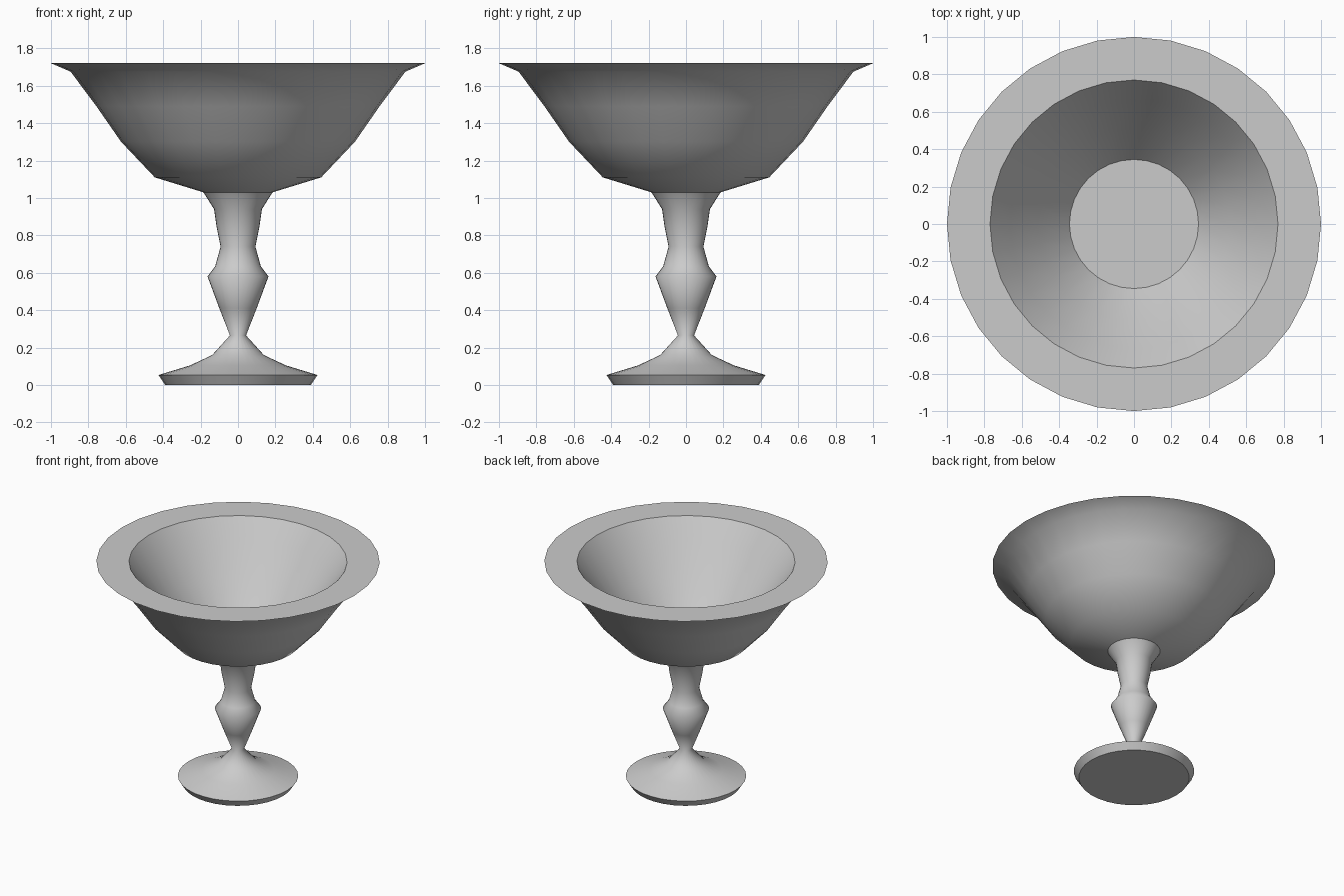
import bpy, bmesh
from math import cos, sin, tau

if "Cube" in bpy.data.objects:
    bpy.data.objects.remove(bpy.data.objects["Cube"])

SIDES = 32


def lathe(name, profile, sharp_rings):
    """Revolve (radius, height) points about z; both ends are capped."""
    bm = bmesh.new()
    rings = [[bm.verts.new((r * cos(tau * i / SIDES), r * sin(tau * i / SIDES), z))
              for i in range(SIDES)] for r, z in profile]
    for low, high in zip(rings, rings[1:]):
        for i in range(SIDES):
            j = (i + 1) % SIDES
            bm.faces.new((low[i], low[j], high[j], high[i]))
    bm.faces.new(rings[0][::-1])
    bm.faces.new(rings[-1])
    bmesh.ops.recalc_face_normals(bm, faces=bm.faces[:])
    for f in bm.faces:
        f.smooth = True
    for k in sharp_rings:
        for i in range(SIDES):
            bm.edges.get((rings[k][i], rings[k][(i + 1) % SIDES])).smooth = False
    mesh = bpy.data.meshes.new(name)
    bm.to_mesh(mesh)
    bm.free()
    obj = bpy.data.objects.new(name, mesh)
    bpy.context.collection.objects.link(obj)
    return obj


# Foot and baluster stem
stem = [(0.39, 0), (0.425, 0.053), (0.255, 0.105), (0.138, 0.16), (0.043, 0.265),
        (0.10, 0.41), (0.163, 0.58), (0.122, 0.635), (0.093, 0.74),
        (0.115, 0.85), (0.128, 0.94), (0.185, 1.03)]
lathe("foot_and_stem", stem, [0, 1, len(stem) - 1])

# Bowl: outside, flat rim, then inside wall down to the floor
bowl = [(0.185, 1.03), (0.445, 1.11), (0.625, 1.30), (0.757, 1.49), (0.895, 1.675),
        (1.0, 1.72), (0.77, 1.72), (0.665, 1.575), (0.515, 1.36), (0.345, 1.15)]
lathe("bowl", bowl, [0, 5, 6, 9])
